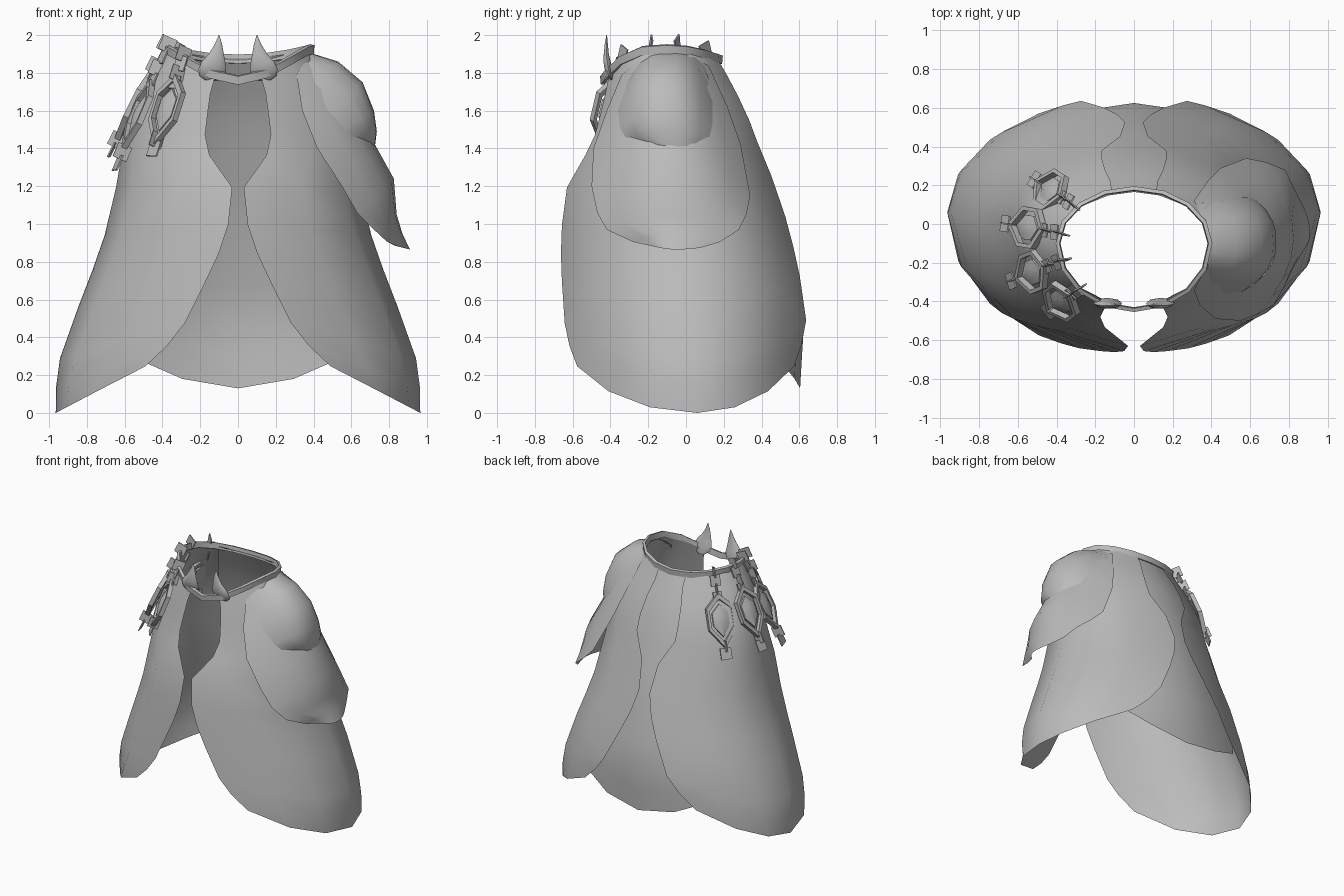
import bpy, bmesh, math
from mathutils import Vector, Matrix

cube = bpy.data.objects.get("Cube")
if cube:
    bpy.data.objects.remove(cube, do_unlink=True)

grey = bpy.data.materials.new("cloth grey")
grey.diffuse_color = (0.5, 0.5, 0.5, 1)
grey.use_nodes = True
grey.node_tree.nodes["Principled BSDF"].inputs["Base Color"].default_value = (0.5, 0.5, 0.5, 1)


def lerp(a, b, t):
    return a + (b - a) * t


def table(pts, z):
    """Piecewise-linear lookup in (z, value) pairs of rising z."""
    if z <= pts[0][0]:
        return pts[0][1]
    for (z0, a), (z1, b) in zip(pts, pts[1:]):
        if z <= z1:
            return lerp(a, b, (z - z0) / (z1 - z0))
    return pts[-1][1]


def add_grid(bm, rows, wrap_u=False, wrap_v=False, caps=False):
    """Skin rows of points with quads."""
    vs = [[bm.verts.new(p) for p in r] for r in rows]
    nr, nc = len(vs), len(vs[0])
    for i in range(nr if wrap_v else nr - 1):
        for j in range(nc if wrap_u else nc - 1):
            a, b = vs[i], vs[(i + 1) % nr]
            k = (j + 1) % nc
            bm.faces.new((a[j], a[k], b[k], b[j]))
    if caps:
        bm.faces.new(vs[0])
        bm.faces.new(vs[-1])


def finish(name, bm, solid=True, angle=50):
    if solid:
        bmesh.ops.recalc_face_normals(bm, faces=bm.faces)
    else:  # open cloth faces outward
        bm.normal_update()
        score = 0
        for f in bm.faces:
            c = f.calc_center_median()
            score += f.normal.dot(Vector((c.x, c.y + 0.05, 0))) * f.calc_area()
        if score < 0:
            bmesh.ops.reverse_faces(bm, faces=bm.faces)
    me = bpy.data.meshes.new(name)
    bm.to_mesh(me)
    bm.free()
    me.materials.append(grey)
    ob = bpy.data.objects.new(name, me)
    bpy.context.collection.objects.link(ob)
    bpy.ops.object.select_all(action='DESELECT')
    ob.select_set(True)
    bpy.context.view_layer.objects.active = ob
    bpy.ops.object.shade_smooth_by_angle(angle=math.radians(angle))


# Cloak surface: half width, front depth, back depth and centre by height
WIDTH = [(0, .965), (.2, .962), (.3, .94), (.5, .87), (.7, .79), (1, .685), (1.2, .645),
         (1.4, .61), (1.6, .56), (1.75, .49), (1.87, .415), (1.93, .385)]
FRONT = [(0, -.68), (.5, -.68), (.95, -.665), (1.2, -.63), (1.27, -.59), (1.5, -.49), (1.78, -.42), (1.93, -.39)]
BACK = [(0, .65), (.26, .66), (.48, .67), (.63, .64), (1, .54), (1.2, .475), (1.35, .42),
        (1.5, .375), (1.66, .3), (1.88, .175)]
MID = [(0, .06), (1.2, 0), (1.9, -.1)]
# Half width of the slit between the two side panels
GAP = [(.25, .49), (.3, .42), (.48, .28), (.7, .17), (.85, .10), (1, .05), (1.2, .03),
       (1.37, .155), (1.48, .175), (1.7, .145), (1.8, .115)]


def surface(phi, z, k=1.0):
    c = table(MID, z)
    s = math.sin(phi)
    depth = table(BACK, z) - c if s > 0 else c - table(FRONT, z)
    return Vector((table(WIDTH, z) * math.cos(phi) * k, c + depth * s * k, z))


def neck_z(phi):
    s = math.sin(phi)
    return 1.93 - (.055 * s * s if s > 0 else .165 * abs(s) ** 3)


# Side panels
EDGE_Z = [1.79, 1.7, 1.6, 1.48, 1.37, 1.2, 1.0, .85, .7, .48, .36, .25]
COLS = 6
for side, name in ((1, "left_panel"), (-1, "right_panel")):
    rows = []
    for ez in EDGE_Z:
        t = (1.79 - ez) / 1.54
        ends = []
        for top in (neck_z(-1.3), neck_z(1.3)):
            z = lerp(top, .25, t)
            ends.append(math.acos(table(GAP, z) / table(WIDTH, z)))
        row = []
        for j in range(COLS + 1):
            u = j / COLS
            top = neck_z(lerp(-1.3, 1.3, u))
            hem = .508 * (1 - math.cos(lerp(-1.03, 1.03, u)))
            p = surface(lerp(-ends[0], ends[1], u), lerp(top, hem, t))
            row.append((p.x * side, p.y, p.z))
        rows.append(row)
    bm = bmesh.new()
    add_grid(bm, rows)
    finish(name, bm, solid=False)

# Back panel behind the rear slit
rows = []
for i in range(11):
    t = i / 10
    row = []
    for j in range(5):
        u = j / 2 - 1
        phi = math.pi / 2 - u * .68
        z = lerp(neck_z(phi), .13 + .04 * abs(u) + .12 * u * u, t)
        row.append(surface(phi, z, .955 - .045 * max(0, 1 - z / 1.1)))
    rows.append(row)
bm = bmesh.new()
add_grid(bm, rows)
finish("back_panel", bm, solid=False)

# Collar band
rows = []
for i in range(16):
    phi = math.tau * i / 16
    s, z = math.sin(phi), neck_z(phi)
    row = []
    for dr, dz in ((-.005, -.025), (.016, -.028), (.02, .016), (0, .022)):
        ry = .275 if s > 0 else .335
        row.append(((.385 + dr) * math.cos(phi), -.1 + (ry + dr) * s, z + dz))
    rows.append(row)
bm = bmesh.new()
add_grid(bm, rows, True, True)
finish("collar", bm, angle=35)

# Collar horns: (z, x, y, half width, half depth)
HORN = [(1.758, .14, -.39, .03, .008), (1.785, .138, -.40, .066, .016), (1.82, .136, -.41, .074, .022),
        (1.86, .130, -.418, .062, .02), (1.90, .115, -.422, .04, .014),
        (1.95, .104, -.422, .02, .009), (2.0, .1, -.42, .002, .002)]
for side, name in ((1, "left_horn"), (-1, "right_horn")):
    bm = bmesh.new()
    add_grid(bm, [[(side * (x + a * math.cos(q)), y + b * math.sin(q), z)
                   for q in (math.tau * k / 10 for k in range(10))]
                  for z, x, y, a, b in HORN], wrap_u=True, caps=True)
    finish(name, bm)


# Shoulder guard: each row has a ridge (x, z), a front edge and a back edge (x, y, z)
def guard(name, data, power):
    rows = []
    for (rx, rz), f, b in data:
        row = []
        for j in range(9):
            s = j / 4 - 1
            e = f if s < 0 else b
            w = 1 - abs(s) ** power
            row.append((lerp(e[0], rx, w), lerp(f[1], b[1], j / 8), lerp(e[2], rz, w)))
        rows.append(row)
    bm = bmesh.new()
    add_grid(bm, rows)
    finish(name, bm, solid=False)


guard("shoulder_plate", [
    ((.38, 1.90), (.31, -.34, 1.79), (.31, .12, 1.84)),
    ((.53, 1.82), (.34, -.42, 1.60), (.38, .22, 1.62)),
    ((.64, 1.62), (.42, -.49, 1.40), (.45, .29, 1.42)),
    ((.72, 1.43), (.55, -.50, 1.20), (.58, .34, 1.15)),
    ((.825, 1.24), (.63, -.47, 1.06), (.68, .32, 1.05)),
    ((.84, 1.05), (.72, -.42, .97), (.78, .28, .97)),
    ((.87, .95), (.79, -.28, .905), (.83, .18, .905)),
    ((.91, .865), (.83, -.18, .885), (.88, .08, .875))], 2)
guard("shoulder_dome", [
    ((.385, 1.905), (.32, -.28, 1.82), (.31, .09, 1.86)),
    ((.53, 1.86), (.37, -.34, 1.71), (.40, .13, 1.74)),
    ((.66, 1.75), (.48, -.36, 1.60), (.50, .14, 1.64)),
    ((.72, 1.60), (.56, -.35, 1.51), (.58, .14, 1.53)),
    ((.735, 1.49), (.61, -.32, 1.46), (.63, .125, 1.46)),
    ((.725, 1.41), (.65, -.22, 1.42), (.66, .08, 1.41))], 2.6)

# Pendants on the right shoulder: chain links, a long hexagon frame with a gem, end plates
HEX = [(0, .2), (.105, .10), (.105, -.06), (0, -.2), (-.105, -.06), (-.105, .10)]


def pendant(name, top, end):
    top, end = Vector(top), Vector(end)
    up = (top - end).normalized()
    out = Vector((top.x + end.x, top.y + end.y + .2, .5))
    side = up.cross(out).normalized()
    nor = side.cross(up).normalized()
    bm = bmesh.new()

    def at(base, x, y, d):
        return base + side * x + up * y + nor * d

    def plate(t, size, twist):
        frame = Matrix((side, up, nor)).transposed().to_4x4()
        m = (Matrix.Translation(top.lerp(end, t) + nor * .025) @ frame
             @ Matrix.Rotation(twist, 4, 'Y') @ Matrix.Diagonal((size, size, .008, 1)))
        bmesh.ops.create_cube(bm, size=1, matrix=m)

    mid = top.lerp(end, .58) + nor * .03
    add_grid(bm, [[at(mid, x * k, y * k, d) for k, d in
                   ((1, -.02), (1, .012), (.8, .012), (.8, -.02))] for x, y in HEX], True, True)
    add_grid(bm, [[at(mid, x * k, y * k, d) for x, y in HEX]
                  for k, d in ((.6, -.015), (.6, 0), (.25, .015))], wrap_u=True, caps=True)
    for t, size, twist in ((0, .08, 1.4), (.1, .08, .1), (.2, .08, 1.4), (.29, .07, .1),
                           (.89, .08, 1.57), (.98, .085, 0)):
        plate(t, size, twist)
    finish(name, bm, angle=25)


for name, top, end in (("back_pendant", (-.30, .09, 1.91), (-.50, .22, 1.35)),
                       ("side_back_pendant", (-.36, -.05, 1.94), (-.65, 0, 1.37)),
                       ("side_front_pendant", (-.35, -.18, 1.94), (-.62, -.29, 1.30)),
                       ("front_pendant", (-.27, -.32, 1.89), (-.43, -.44, 1.38))):
    pendant(name, top, end)
